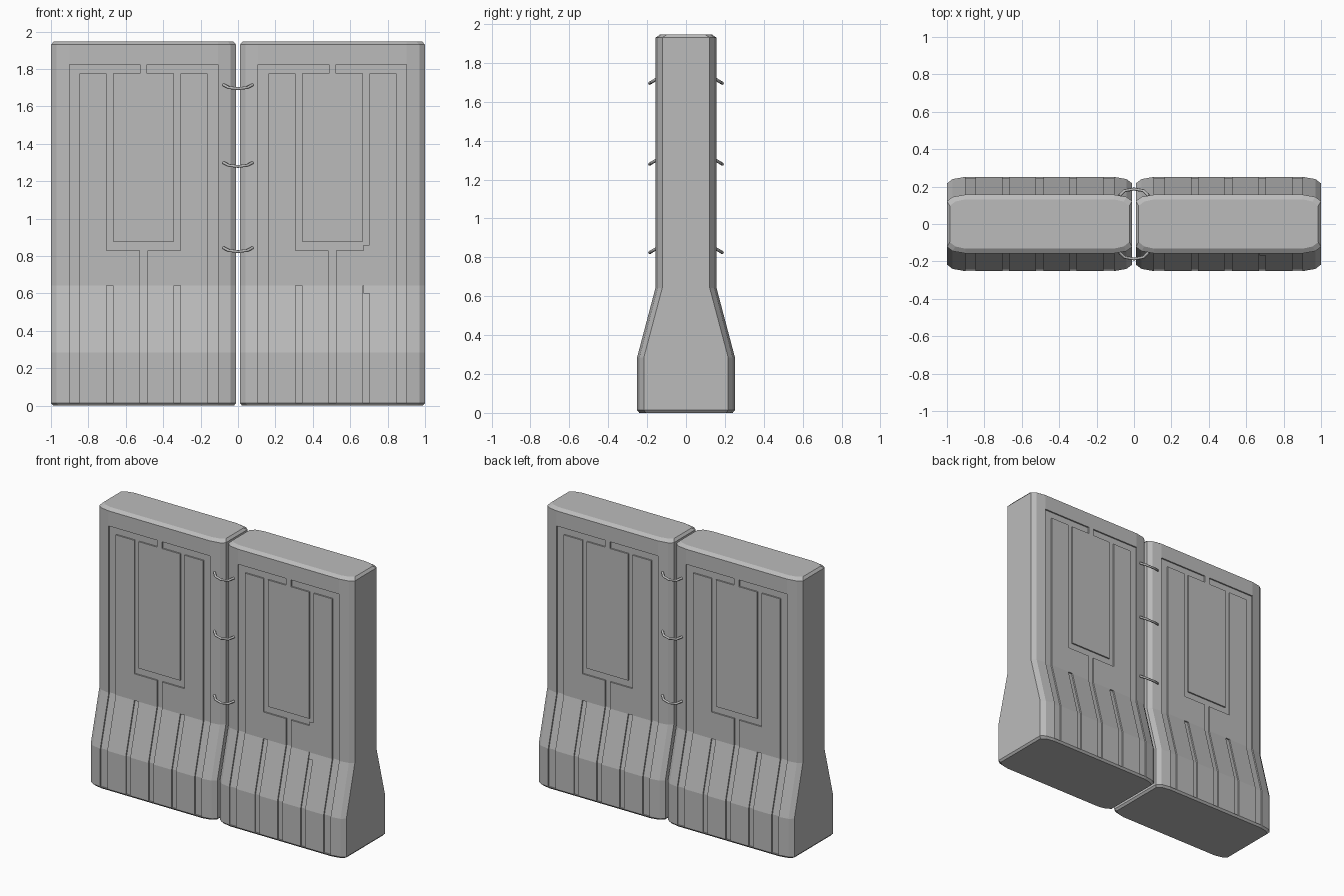
import bpy, bmesh
from mathutils import Vector

cube = bpy.data.objects.get("Cube")
if cube:
    bpy.data.objects.remove(cube, do_unlink=True)


def material(name, rgb):
    m = bpy.data.materials.new(name)
    m.use_nodes = True
    m.diffuse_color = (*rgb, 1)
    m.node_tree.nodes["Principled BSDF"].inputs["Base Color"].default_value = (*rgb, 1)
    return m


concrete = material("concrete grey", (0.5, 0.5, 0.5))
HALF = 0.495          # half width of one panel
GROOVE = 0.01         # groove depth
# Side profile: height, half depth, edge inset
PROFILE = [(0, 0.24, 0.012), (0.014, 0.252, 0), (0.284, 0.252, 0),
           (0.643, 0.157, 0), (1.93, 0.157, 0), (1.947, 0.132, 0.015)]
# Groove rectangles on one half of a panel face: x0, x1, z0, z1
GROOVES = [(0.342, 0.397, 0.014, 1.823), (0.019, 0.397, 1.775, 1.823),
           (0.162, 0.197, 0.831, 1.775), (0, 0.197, 0.831, 0.879),
           (0, 0.02, 0.014, 0.831), (0.162, 0.197, 0.014, 0.643)]


def section(z):
    """Half depth and inset of the side profile at a height."""
    for (z0, d0, i0), (z1, d1, i1) in zip(PROFILE, PROFILE[1:]):
        if z <= z1:
            t = (z - z0) / (z1 - z0)
            return d0 + t * (d1 - d0), i0 + t * (i1 - i0)


def finish(bm, name):
    mesh = bpy.data.meshes.new(name)
    bm.to_mesh(mesh)
    bm.free()
    mesh.materials.append(concrete)
    ob = bpy.data.objects.new(name, mesh)
    bpy.context.collection.objects.link(ob)
    return ob


def in_groove(x, z):
    return any(a < abs(x) < b and c < z < d for a, b, c, d in GROOVES)


def make_panel(name, cx):
    xs = sorted({s * v for g in GROOVES for v in g[:2] for s in (-1, 1)})
    zs = sorted({p[0] for p in PROFILE} | {v for g in GROOVES for v in g[2:]})
    bm = bmesh.new()
    rings = []
    for z in zs:
        d, inset = section(z)
        # Front edge with softened corners, then the same edge turned to the back
        corner = [(HALF - inset, d - 0.035), (HALF - 0.03 - inset, d - 0.012)]
        front = [(-x, -y) for x, y in corner] + [(x, -d) for x in xs]
        front += [(x, -y) for x, y in reversed(corner)]
        outline = front + [(-x, -y) for x, y in front]
        rings.append([bm.verts.new((x, y, z)) for x, y in outline])
    n = len(rings[0])
    for low, high in zip(rings, rings[1:]):
        for i in range(n):
            j = (i + 1) % n
            bm.faces.new((low[i], low[j], high[j], high[i]))
    bm.faces.new(rings[0][::-1])
    bm.faces.new(rings[-1])
    bm.normal_update()
    # Sink the groove cells on the front and back
    for side in (-1, 1):
        cells = [f for f in bm.faces if f.normal.y * side > 0.5
                 and in_groove(f.calc_center_median().x, f.calc_center_median().z)]
        new = bmesh.ops.extrude_face_region(bm, geom=cells)["geom"]
        bmesh.ops.delete(bm, geom=[f for f in cells if f.is_valid], context='FACES')
        bmesh.ops.translate(bm, verts=[v for v in new if isinstance(v, bmesh.types.BMVert)],
                            vec=Vector((0, -side * GROOVE, 0)))
    bmesh.ops.recalc_face_normals(bm, faces=bm.faces)
    ob = finish(bm, name)
    ob.location.x = cx


make_panel("right_wall_panel", -0.505)
make_panel("left_wall_panel", 0.505)

# Flush patch on the front of one panel
bm = bmesh.new()
rows = [[bm.verts.new((x, -section(z)[0] - 0.001, z)) for x in (0.672, 0.846)]
        for z in (0.6, 0.643, 0.86)]
for a, b in zip(rows, rows[1:]):
    bm.faces.new((a[0], a[1], b[1], b[0]))
finish(bm, "repair_patch")

# Sagging tie bars joining the panels, front and back
for side, label in ((-1, "front"), (1, "back")):
    for level, z in enumerate((1.713, 1.297, 0.842)):
        curve = bpy.data.curves.new("tie", 'CURVE')
        curve.dimensions = '3D'
        curve.bevel_depth = 0.008
        curve.bevel_resolution = 1
        curve.use_fill_caps = True
        path = [(-0.078, 0.152, 0.003), (-0.05, 0.178, -0.012), (0, 0.187, -0.018),
                (0.05, 0.178, -0.012), (0.078, 0.152, 0.003)]
        line = curve.splines.new('POLY')
        line.points.add(len(path) - 1)
        for p, (x, y, dz) in zip(line.points, path):
            p.co = (x, side * y, z + dz, 1)
        curve.materials.append(concrete)
        bpy.context.collection.objects.link(
            bpy.data.objects.new(f"{label}_tie_bar_{level + 1}", curve))
